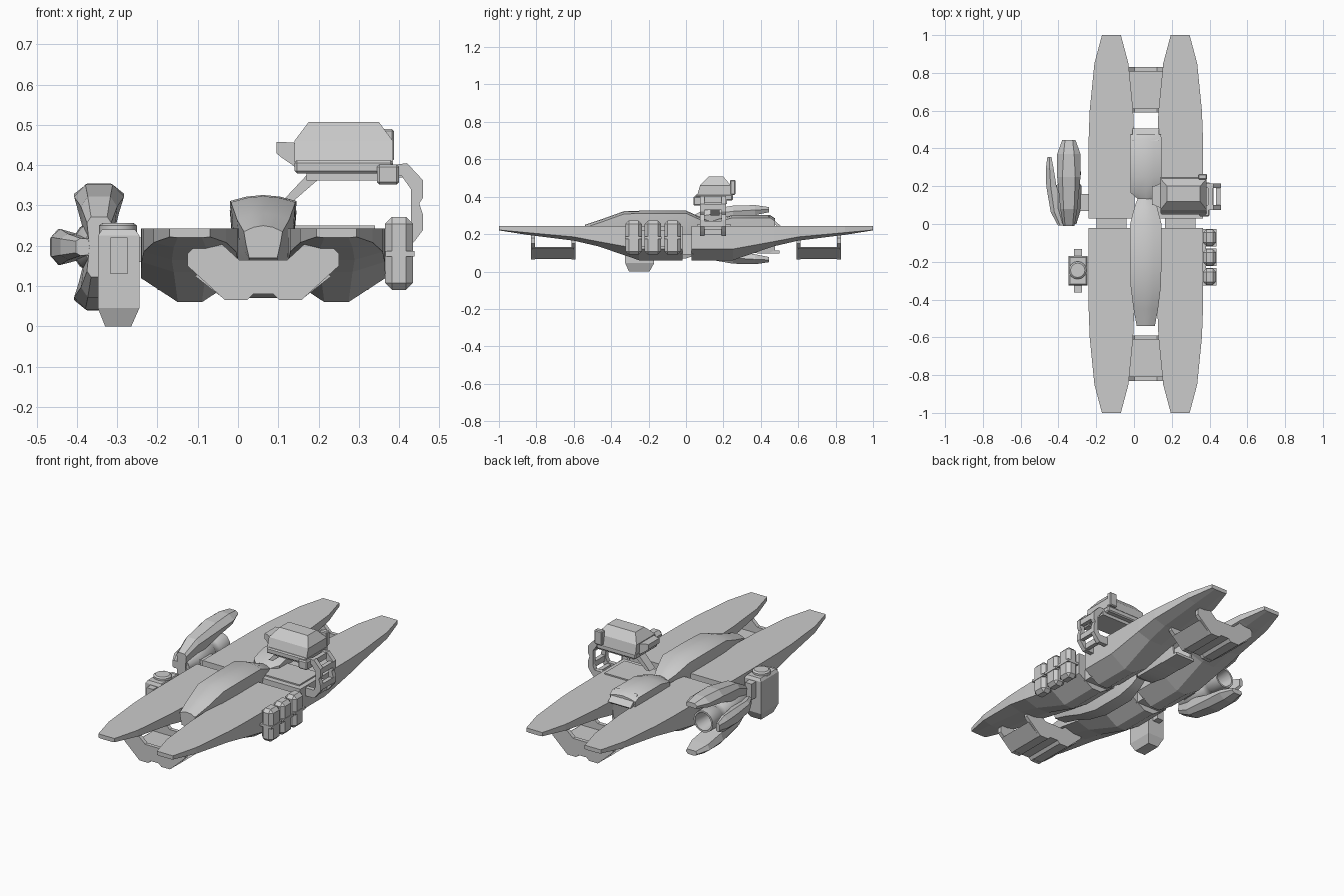
import bpy, bmesh, math
from mathutils import Matrix, Vector

if "Cube" in bpy.data.objects:
    bpy.data.objects.remove(bpy.data.objects["Cube"])

CX = 0.0625   # centre line of the twin hulls


def finish(name, bm, bevel=0.0, smooth=False):
    bmesh.ops.recalc_face_normals(bm, faces=bm.faces)
    me = bpy.data.meshes.new(name)
    bm.to_mesh(me)
    bm.free()
    ob = bpy.data.objects.new(name, me)
    bpy.context.collection.objects.link(ob)
    if bevel:
        m = ob.modifiers.new("bevel", 'BEVEL')
        m.width, m.segments = bevel, 1
    if smooth:
        bpy.ops.object.select_all(action='DESELECT')
        ob.select_set(True)
        bpy.context.view_layer.objects.active = ob
        bpy.ops.object.shade_smooth_by_angle(angle=math.radians(35))
    return ob


def loft(name, rings, bevel=0.0, smooth=False):
    bm = bmesh.new()
    vs = [[bm.verts.new(p) for p in r] for r in rings]
    n = len(rings[0])
    for a, b in zip(vs, vs[1:]):
        for i in range(n):
            j = (i + 1) % n
            bm.faces.new((a[i], a[j], b[j], b[i]))
    bm.faces.new(vs[0])
    bm.faces.new(vs[-1])
    return finish(name, bm, bevel, smooth)


def box(name, x0, x1, y0, y1, z0, z1, bevel=0.0):
    return loft(name, [[(x0, y0, z), (x1, y0, z), (x1, y1, z), (x0, y1, z)] for z in (z0, z1)], bevel)


def prism_y(name, pts, y0, y1):
    return loft(name, [[(x, y, z) for x, z in pts] for y in (y0, y1)])


def prism_x(name, pts, x0, x1):
    return loft(name, [[(x, y, z) for y, z in pts] for x in (x0, x1)])


def tube_y(name, cx, cz, prof, n=16):
    ang = [2 * math.pi * i / n for i in range(n)]
    return loft(name, [[(cx + r * math.cos(a), y, cz + r * math.sin(a)) for a in ang]
                       for y, r in prof], smooth=True)


# Four hull floats: y, half width, chine z, keel z, keel half width
HULL = [(1.0, .05, .222, .22, .03), (.85, .09, .208, .196, .04), (.6, .115, .185, .165, .045),
        (.47, .12, .16, .135, .04), (.25, .122, .12, .06, .03), (.03, .122, .12, .06, .03)]
for sx, side in ((-1, "left"), (1, "right")):
    hx = CX + sx * 0.182
    for sy, end in ((-1, "front"), (1, "rear")):
        rings = []
        for y, w, zc, zk, wk in HULL:
            y = y if sy > 0 or y > .03 else .02
            half = [(w, .243), (w, max(.22, zc)), (w, zc), (wk, zk)]
            pts = half + [(-a, b) for a, b in reversed(half)]
            rings.append([(hx + a, sy * y, b) for a, b in pts])
        loft(f"{side}_{end}_hull", rings)
    box(f"{side}_hull_joint", hx - .08, hx + .08, -.03, .04, .09, .2)

# Landing skid brackets: two end plates and a floor
HALF = [(0, .165), (.06, .165), (.12, .22), (.15, .22), (.188, .18), (.188, .15), (.095, .065),
        (.04, .065), (.025, .08), (0, .08)]


def bracket(half):
    return [(CX + a, b) for a, b in half] + [(CX - a, b) for a, b in reversed(half) if a > 0]


FLOOR = [(0, .13), (.16, .13), (.17, .125), (.095, .066), (.04, .066), (.025, .08), (0, .08)]
for s, end in ((-1, "front"), (1, "rear")):
    for i, (a, b) in enumerate(((.59, .612), (.808, .83))):
        prism_y(f"{end}_bracket_plate_{i}", bracket(HALF), s * a, s * b)
    prism_y(f"{end}_bracket_floor", bracket(FLOOR), s * .6, s * .82)


# Central body: y, half width, top z, bottom z, bottom half width
def body_ring(y, w, zt, zb, wb):
    m = zb + (zt - zb) * .45
    half = [(w * .5, zt - .004), (w, zt - .015), (w * .9, m), (wb, zb)]
    pts = [(0, zt)] + half + [(-a, b) for a, b in reversed(half)]
    return [(CX + a, y, b) for a, b in pts]


FRONT = [(-.54, .048, .25, .17, .035), (-.45, .065, .28, .145, .035), (-.33, .08, .323, .1, .04),
         (-.2, .083, .326, .07, .04), (0, .083, .326, .07, .04), (.09, .06, .285, .1, .03),
         (.15, .037, .26, .14, .025)]
REAR = [(.13, .04, .265, .13, .03), (.165, .08, .28, .11, .05), (.25, .083, .302, .1, .06),
        (.45, .083, .302, .1, .06), (.475, .08, .285, .105, .058), (.475, .068, .272, .12, .05),
        (.3, .04, .24, .15, .03)]
loft("central_body", [body_ring(*r) for r in FRONT], smooth=True)
loft("rear_thruster_body", [body_ring(*r) for r in REAR], smooth=True)
box("thruster_lower_lip", CX - .06, CX + .06, .38, .5, .097, .112)
prism_x("thruster_upper_lip", [(.44, .285), (.44, .3), (.505, .245), (.495, .235)], CX - .07, CX + .07)

# Three saddle pods on the right
for i, y in enumerate((-.28, -.177, -.072)):
    box(f"side_pod_{i}", .365, .435, y - .044, y + .044, .09, .272, .018)
    box(f"side_pod_strap_{i}", .366, .438, y - .046, y + .046, .173, .187)
box("side_pod_mount", .35, .38, -.3, -.05, .13, .22)


# Canister on the left
def rect(x0, x1, y0, y1, z):
    return [(x0, y0, z), (x1, y0, z), (x1, y1, z), (x0, y1, z)]


loft("canister", [rect(-.33, -.265, -.305, -.195, 0), rect(-.348, -.245, -.325, -.17, .045),
                  rect(-.348, -.245, -.325, -.17, .225), rect(-.338, -.255, -.318, -.178, .24)])
ang = [2 * math.pi * i / 16 for i in range(16)]
loft("canister_cap", [[(-.298 + r * math.cos(a), -.245 + r * math.sin(a), z) for a in ang]
                      for z, r in ((.23, .047), (.25, .047), (.257, .038))], smooth=True)
for s in (-1, 1):
    box(f"canister_clip_{s}", -.317, -.275, -.2465 + s * .1 - .015, -.2465 + s * .1 + .015, .13, .22)
    box(f"canister_latch_{s}", -.317, -.275, -.2465 + s * .08 - .015, -.2465 + s * .08 + .015, .13, .22)

# Side engine with hollow nozzle and three leaf shells
EX, EZ = -.345, .197
tube_y("engine_core", EX, EZ, [(0, .04), (.08, .065), (.2, .068), (.215, .058), (.25, .058),
                               (.26, .064), (.34, .06), (.34, .05), (.2, .035)])
box("engine_mount", -.31, -.22, .07, .16, .16, .22)
SHELL = [(-.01, 0, .06, .075, .03, .02), (.08, .03, .1, .125, .045, .028),
         (.25, .085, .125, .155, .062, .034), (.37, .105, .132, .158, .062, .028),
         (.445, .12, .135, .147, .035, .02)]
for name, turn, ks, kw, ky in (("upper", 0, 1, 1, 1), ("lower", 180, 1, 1, 1), ("outer", -90, .77, .72, .8)):
    rot = Matrix.Rotation(math.radians(turn), 4, 'Y')
    rings = []
    for y, ri, rm, rt, wm, wt in SHELL:
        pts = [(wt, rt), (wm, rm), (wm * .8, ri), (-wm * .8, ri), (-wm, rm), (-wt, rt)]
        rings.append([rot @ Vector((a * kw, y * ky, b * ks)) + Vector((EX, 0, EZ)) for a, b in pts])
    loft(f"engine_{name}_shell", rings)

# Raised scanner box on the right
loft("scanner_housing", [rect(.14, .385, .06, .25, .408), rect(.14, .385, .075, .24, .46),
                         rect(.175, .35, .12, .2, .507)])
box("scanner_base", .14, .385, .05, .25, .38, .412, .006)
loft("scanner_nozzle", [[(x, y0, z0), (x, y1, z0), (x, y1, z1), (x, y0, z1)] for x, y0, y1, z0, z1 in
                        ((.095, .1, .2, .43, .458), (.107, .1, .2, .42, .458), (.15, .08, .22, .39, .455))])
box("scanner_tray", .17, .4, .08, .22, .362, .385)
box("scanner_foot", .345, .4, .04, .1, .352, .402, .006)
box("scanner_side_block", .34, .387, .235, .265, .41, .49, .005)
prism_y("scanner_brace", [(.1, .3), (.125, .3), (.2, .365), (.2, .38), (.175, .38)], .13, .18)
box("scanner_deck_pad", .09, .34, .06, .24, .235, .25)

# Folding arm: two side plates with rungs
ARM = [(.38, .4), (.42, .405), (.46, .362), (.46, .32), (.45, .305), (.46, .275), (.46, .24), (.44, .213),
       (.42, .19), (.36, .19), (.36, .235), (.42, .235), (.43, .26), (.43, .34), (.405, .375), (.38, .375)]
prism_y("arm_front_plate", ARM, .075, .1)
prism_y("arm_rear_plate", ARM, .19, .215)
for i, (x, z) in enumerate(((.445, .345), (.445, .255), (.41, .212), (.405, .385))):
    box(f"arm_rung_{i}", x - .012, x + .012, .09, .2, z - .016, z + .016)
